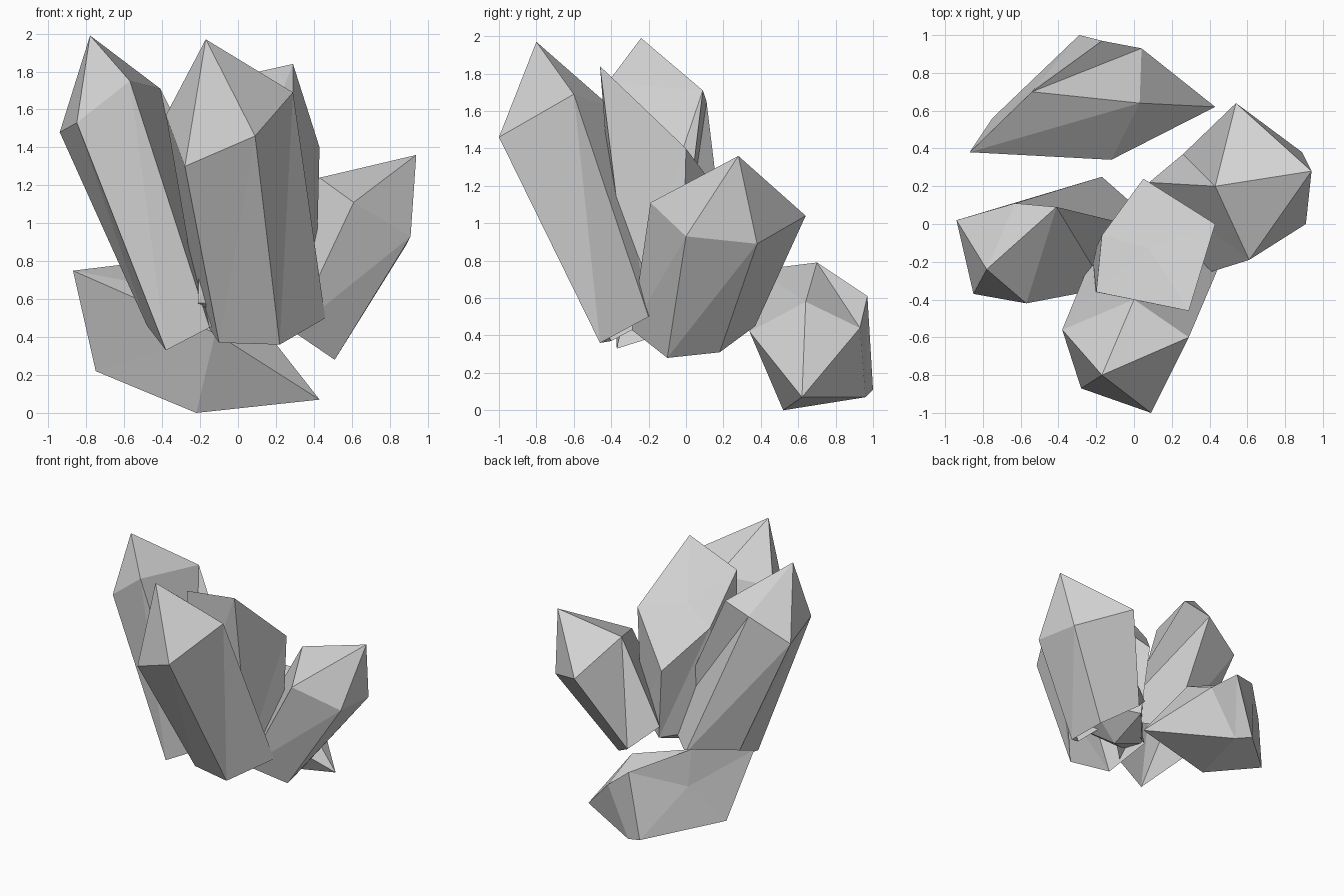
import bpy
import bmesh
from mathutils import Vector

# Remove the default cube only
default_cube = bpy.data.objects.get("Cube")
if default_cube:
    bpy.data.objects.remove(default_cube, do_unlink=True)


def make_material(name, colour):
    material = bpy.data.materials.new(name)
    material.use_nodes = True
    material.diffuse_color = colour
    for node in material.node_tree.nodes:
        if node.type == "BSDF_PRINCIPLED":
            node.inputs["Base Color"].default_value = colour
    return material


stone = make_material("pale_grey_stone", (0.65, 0.65, 0.65, 1.0))


def cone_fan(bm, ring, peak):
    """Close a ring of vertices with triangles meeting at a peak."""
    for current, following in zip(ring, ring[1:] + ring[:1]):
        bm.faces.new((current, following, peak))


def crystal(name, tip, rim, root, capped):
    """Five-sided shaft from root to rim, pointed at the tip, root capped or open."""
    bm = bmesh.new()
    rim_verts = [bm.verts.new(point) for point in rim]
    root_verts = [bm.verts.new(point) for point in root]

    # Shaft sides, each slightly twisted side split in two
    count = len(rim)
    for i in range(count):
        j = (i + 1) % count
        bm.faces.new((rim_verts[i], root_verts[i], rim_verts[j]))
        bm.faces.new((root_verts[i], root_verts[j], rim_verts[j]))

    # Pointed end and broken end
    cone_fan(bm, rim_verts, bm.verts.new(tip))
    if capped:
        root_centre = sum((Vector(point) for point in root), Vector()) / count
        cone_fan(bm, root_verts, bm.verts.new(root_centre))

    bmesh.ops.recalc_face_normals(bm, faces=bm.faces[:])
    mesh = bpy.data.meshes.new(name)
    bm.to_mesh(mesh)
    bm.free()
    mesh.materials.append(stone)
    shard = bpy.data.objects.new(name, mesh)
    bpy.context.scene.collection.objects.link(shard)


# Tall shard leaning forwards
crystal(
    "front_crystal",
    tip=(-.17, -.8, 1.97),
    rim=[(-.38, -.56, 1.57), (-.28, -.87, 1.3), (.09, -1, 1.46),
         (.29, -.6, 1.69), (0, -.4, 1.62)],
    root=[(-.2, -.12, .52), (-.1, -.4, .37), (.22, -.46, .36),
          (.46, -.2, .5), (.14, .02, .6)],
    capped=False,
)

# Tall shard leaning towards -x
crystal(
    "right_crystal",
    tip=(-.78, -.24, 1.99),
    rim=[(-.94, .02, 1.48), (-.85, -.37, 1.53), (-.57, -.42, 1.75),
         (-.41, .09, 1.71), (-.63, .11, 1.65)],
    root=[(-.48, .05, .46), (-.38, -.37, .33), (-.15, -.34, .45),
          (.17, -.05, .55), (-.17, .25, .49)],
    capped=False,
)

# Upturned shard in the middle, broken end on top
crystal(
    "middle_crystal",
    tip=(.1, -.1, .4),
    rim=[(.3, -.3, .55), (-.21, -.36, .58), (-.22, -.17, .55),
         (.1, .2, .52), (.41, -.02, .6)],
    root=[(.29, -.46, 1.84), (-.2, -.36, 1.73), (-.17, -.06, 1.37),
          (.05, .24, 1.08), (.43, 0, 1.4)],
    capped=True,
)

# Short shard leaning towards +x
crystal(
    "left_crystal",
    tip=(.94, .28, 1.36),
    rim=[(.43, .2, 1.24), (.61, -.19, 1.11), (.91, 0, .93),
         (.89, .38, .89), (.54, .64, 1.04)],
    root=[(.08, .22, .62), (.29, -.29, .43), (.51, -.1, .28),
          (.47, .18, .31), (.26, .37, .45)],
    capped=False,
)

# Fallen shard lying behind the cluster
crystal(
    "back_crystal",
    tip=(.43, .62, .07),
    rim=[(-.12, .34, .42), (.03, .64, .58), (.04, .93, .44),
         (-.16, .96, .07), (-.22, .52, 0)],
    root=[(-.87, .38, .75), (-.54, .7, .79), (-.17, .97, .61),
          (-.29, 1, .11), (-.75, .56, .22)],
    capped=True,
)
